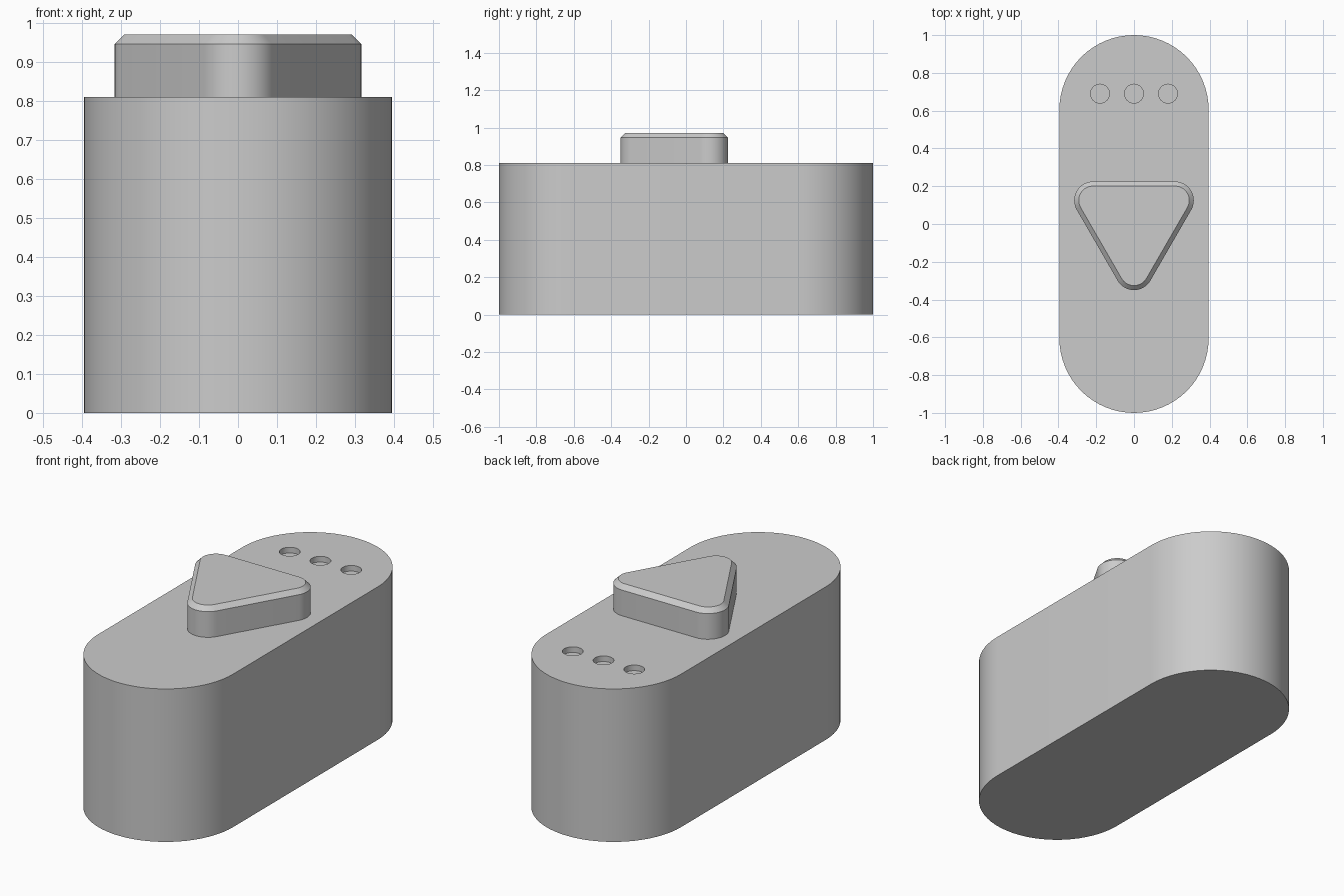
import bpy, bmesh
from math import sin, cos, pi

cube = bpy.data.objects.get("Cube")
if cube:
    bpy.data.objects.remove(cube, do_unlink=True)

grey = bpy.data.materials.new("light_grey")
grey.use_nodes = True
colour = (0.6, 0.6, 0.6, 1)
grey.diffuse_color = colour
grey.node_tree.nodes["Principled BSDF"].inputs["Base Color"].default_value = colour


def rounded_outline(corners, radius, segments):
    """Outline round counter-clockwise corners given as (x, y, start angle, sweep)."""
    return [(x + radius * cos(a + sweep * i / segments),
             y + radius * sin(a + sweep * i / segments))
            for x, y, a, sweep in corners for i in range(segments + 1)]


def loft(name, layers):
    """Solid joining matching outlines, each given as (outline, z)."""
    bm = bmesh.new()
    rings = [[bm.verts.new((x, y, z)) for x, y in outline] for outline, z in layers]
    bm.faces.new(rings[0][::-1])
    bm.faces.new(rings[-1])
    n = len(rings[0])
    for low, high in zip(rings, rings[1:]):
        for i in range(n):
            j = (i + 1) % n
            bm.faces.new((low[i], low[j], high[j], high[i]))
    mesh = bpy.data.meshes.new(name)
    bm.to_mesh(mesh)
    bm.free()
    mesh.materials.append(grey)
    ob = bpy.data.objects.new(name, mesh)
    bpy.context.collection.objects.link(ob)
    return ob


def activate(ob):
    bpy.ops.object.select_all(action="DESELECT")
    ob.select_set(True)
    bpy.context.view_layer.objects.active = ob


# Body: tall block with half-round ends
radius, top = 0.395, 0.81
end = 1 - radius
stadium = rounded_outline([(0, end, 0, pi), (0, -end, pi, pi)], radius, 32)
body = loft("body", [(stadium, 0), (stadium, top)])

# Three shallow round recesses near the back
for x in (-0.18, 0, 0.18):
    circle = [(x + 0.05 * cos(2 * pi * i / 32), 0.69 + 0.05 * sin(2 * pi * i / 32))
              for i in range(32)]
    cutter = loft("recess_cutter", [(circle, top - 0.03), (circle, top + 0.05)])
    cutter.hide_render = True
    activate(body)
    cut = body.modifiers.new("recess", "BOOLEAN")
    cut.operation = "DIFFERENCE"
    cut.solver = "EXACT"
    cut.object = cutter
    bpy.ops.object.modifier_apply(modifier=cut.name)
    bpy.data.objects.remove(cutter, do_unlink=True)

# Triangular button: rounded corners, chamfered top, pointing to the front
angles = [pi / 6 + k * 2 * pi / 3 for k in range(3)]
corners = [(0.25 * cos(a), 0.25 * sin(a), a - pi / 3, 2 * pi / 3) for a in angles]
chamfer = 0.024
wide = rounded_outline(corners, 0.1, 16)
narrow = rounded_outline(corners, 0.1 - chamfer, 16)
button = loft("triangle_button",
              [(wide, top), (wide, 0.97 - chamfer), (narrow, 0.97)])

for ob in (body, button):
    activate(ob)
    bpy.ops.object.shade_smooth_by_angle(angle=pi / 6)
